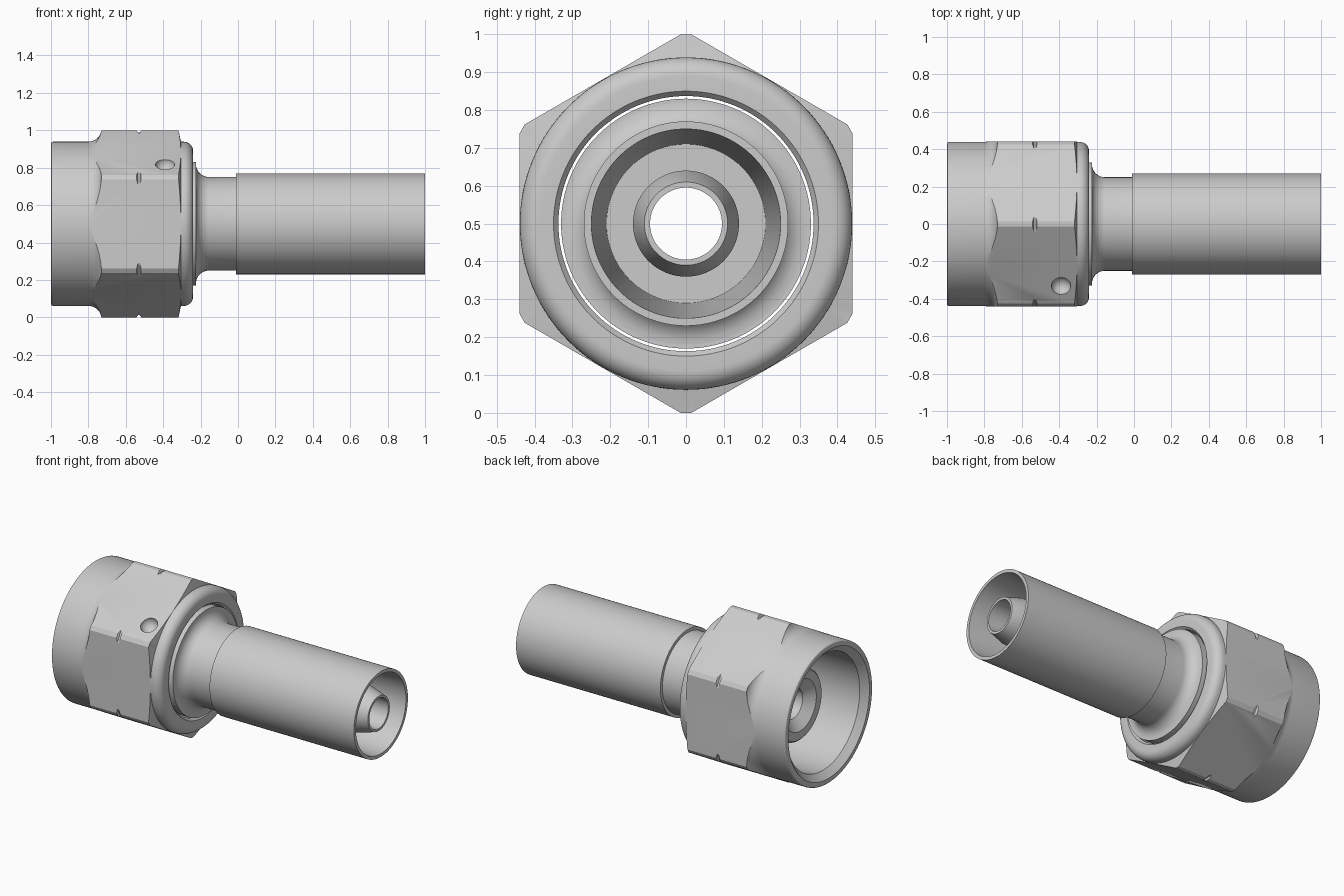
import bpy, bmesh
from math import sin, cos, pi, radians, tan
from mathutils import Vector

if "Cube" in bpy.data.objects:
    bpy.data.objects.remove(bpy.data.objects["Cube"])

CZ = 0.5  # height of the fitting's axis


def arc(cx, cr, rad, a0, a1, n=8):
    """Points (x, radius) along a circular arc, angles in degrees."""
    return [(cx + rad * cos(radians(a0 + (a1 - a0) * i / n)),
             cr + rad * sin(radians(a0 + (a1 - a0) * i / n))) for i in range(n + 1)]


def add_object(name, bm):
    bmesh.ops.recalc_face_normals(bm, faces=bm.faces)
    me = bpy.data.meshes.new(name)
    bm.to_mesh(me)
    bm.free()
    ob = bpy.data.objects.new(name, me)
    bpy.context.collection.objects.link(ob)
    return ob


def lathe(name, profile, n=128):
    """Revolve a closed (x, radius) profile around the x axis."""
    bm = bmesh.new()
    rings = [[bm.verts.new((x, r * sin(2 * pi * k / n), CZ + r * cos(2 * pi * k / n)))
              for k in range(n)] for x, r in profile]
    for i, a in enumerate(rings):
        b = rings[(i + 1) % len(rings)]
        for k in range(n):
            j = (k + 1) % n
            bm.faces.new((a[k], a[j], b[j], b[k]))
    return add_object(name, bm)


def boolean(ob, cutter, operation):
    m = ob.modifiers.new(operation, 'BOOLEAN')
    m.object, m.operation, m.solver = cutter, operation, 'EXACT'
    bpy.context.view_layer.objects.active = ob
    bpy.ops.object.modifier_apply(modifier=m.name)
    bpy.data.objects.remove(cutter)


def smooth(ob):
    bpy.ops.object.select_all(action='DESELECT')
    ob.select_set(True)
    bpy.context.view_layer.objects.active = ob
    bpy.ops.object.shade_smooth_by_angle(angle=radians(25))


# Hex nut: turned blank with fillet, corner groove, rounded collar and bore
nut_profile = (
    [(-1.0, 0.405), (-1.0, 0.427)] + arc(-0.988, 0.427, 0.012, 150, 90, 3)
    + arc(-0.80, 0.509, 0.07, -90, 0)
    + [(-0.73, 0.53), (-0.542, 0.53), (-0.542, 0.5), (-0.535, 0.4875),
       (-0.525, 0.4875), (-0.518, 0.5), (-0.518, 0.53), (-0.318, 0.53),
       (-0.318, 0.50), (-0.305, 0.439)]
    + arc(-0.29, 0.389, 0.05, 90, 0)
    + [(-0.24, 0.35), (-0.255, 0.337), (-0.36, 0.337), (-0.42, 0.365), (-0.96, 0.365)])
nut = lathe("hex_nut", nut_profile)

# Hexagon with slightly flattened corners, intersected with the blank
apothem, corner = 0.44, 0.5
off = (apothem / cos(pi / 6) - corner) * tan(pi / 3)
bm = bmesh.new()
ends = []
for x in (-1.1, -0.1):
    ring = []
    for k in range(6):
        a = k * pi / 3
        for s in (-1, 1):
            ring.append(bm.verts.new((x, corner * sin(a) + s * off * cos(a),
                                      CZ + corner * cos(a) - s * off * sin(a))))
    bm.faces.new(ring)
    ends.append(ring)
for k in range(12):
    j = (k + 1) % 12
    bm.faces.new((ends[0][k], ends[0][j], ends[1][j], ends[1][k]))
boolean(nut, add_object("hex_cutter", bm), 'INTERSECT')

# Round dimple on the upper front flat
bm = bmesh.new()
bmesh.ops.create_uvsphere(bm, u_segments=32, v_segments=16, radius=0.052)
bmesh.ops.translate(bm, verts=bm.verts, vec=Vector((-0.39, -0.332, CZ + 0.318)))
boolean(nut, add_object("dimple_cutter", bm), 'DIFFERENCE')
smooth(nut)

# Stem: tapered sealing nose, flange, neck, hose shell and inner nipple
stem_profile = (
    [(-0.75, 0.095), (-0.80, 0.16), (-0.80, 0.212), (-0.79, 0.222), (-0.37, 0.32), (-0.34, 0.33)]
    + [(-0.225, 0.33), (-0.225, 0.315)]
    + arc(-0.155, 0.32, 0.07, 180, 270)
    + [(-0.01, 0.25), (-0.01, 0.27), (1.0, 0.27), (1.0, 0.25), (0.1, 0.21),
       (0.1, 0.14), (0.88, 0.14), (0.985, 0.11), (0.985, 0.095)])
smooth(lathe("hose_stem", stem_profile))
